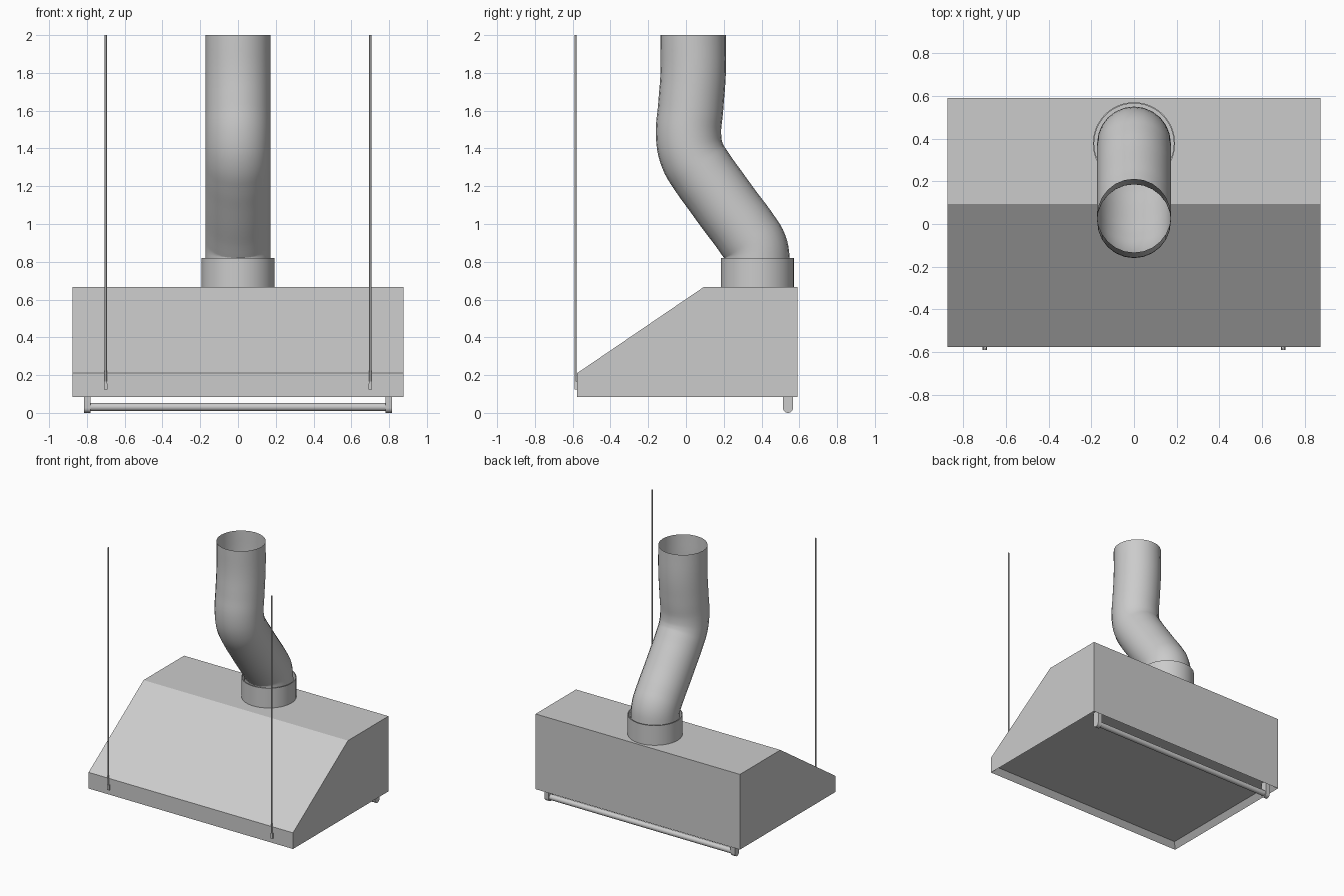
import bpy, bmesh, math
from mathutils import Vector

if "Cube" in bpy.data.objects:
    bpy.data.objects.remove(bpy.data.objects["Cube"])


def finish(name, bm, smooth=False):
    bmesh.ops.recalc_face_normals(bm, faces=bm.faces[:])
    me = bpy.data.meshes.new(name)
    bm.to_mesh(me)
    bm.free()
    ob = bpy.data.objects.new(name, me)
    bpy.context.collection.objects.link(ob)
    if smooth:
        shade(ob)
    return ob


def shade(ob):
    bpy.ops.object.select_all(action='DESELECT')
    ob.select_set(True)
    bpy.context.view_layer.objects.active = ob
    bpy.ops.object.shade_smooth_by_angle(angle=math.radians(35))


def prism(profile, x0, x1):
    """Extrude a (y, z) profile along x."""
    bm = bmesh.new()
    f = bm.faces.new([bm.verts.new((x0, y, z)) for y, z in profile])
    ext = bmesh.ops.extrude_face_region(bm, geom=[f])
    vs = [v for v in ext['geom'] if isinstance(v, bmesh.types.BMVert)]
    bmesh.ops.translate(bm, verts=vs, vec=(x1 - x0, 0, 0))
    return bm


def cylinder(name, a, b, r, n=24, r2=None):
    a, b = Vector(a), Vector(b)
    bm = bmesh.new()
    bmesh.ops.create_cone(bm, cap_ends=True, segments=n, radius1=r,
                          radius2=r if r2 is None else r2, depth=(b - a).length)
    rot = (b - a).to_track_quat('Z', 'Y').to_matrix()
    bmesh.ops.rotate(bm, verts=bm.verts[:], matrix=rot)
    bmesh.ops.translate(bm, verts=bm.verts[:], vec=(a + b) / 2)
    return finish(name, bm, True)


# Hood body with a shallow recess underneath
bm = prism([(-0.577, 0.085), (0.59, 0.085), (0.59, 0.667),
            (0.095, 0.667), (-0.577, 0.21)], -0.875, 0.875)
bm.normal_update()
bottom = [f for f in bm.faces if all(abs(v.co.z - 0.085) < 1e-4 for v in f.verts)]
bmesh.ops.inset_region(bm, faces=bottom, thickness=0.05, depth=0)
bmesh.ops.translate(bm, verts=list(bottom[0].verts), vec=(0, 0, 0.04))
finish("hood_body", bm)

# Duct collar: open ring, spun from a thin wall section
bm = bmesh.new()
cy = 0.378
ring = [bm.verts.new((r, cy, z)) for r, z in
        [(0.193, 0.667), (0.193, 0.82), (0.187, 0.82), (0.187, 0.667)]]
edges = [bm.edges.new((ring[i], ring[i + 1])) for i in range(3)]
bmesh.ops.spin(bm, geom=ring + edges, cent=(0, cy, 0), axis=(0, 0, 1),
               angle=math.tau, steps=48, use_duplicate=False)
bmesh.ops.remove_doubles(bm, verts=bm.verts[:], dist=1e-4)
finish("duct_collar", bm, True)

# Curved exhaust duct, open at the top
path = [(0.376, 0.67), (0.376, 0.81), (0.364, 0.88), (0.325, 0.945), (0.225, 1.08),
        (0.16, 1.17), (0.085, 1.275), (0.035, 1.36), (0.014, 1.46),
        (0.025, 1.62), (0.038, 1.8), (0.038, 2.0)]
cu = bpy.data.curves.new("duct_path", 'CURVE')
cu.dimensions = '3D'
cu.bevel_depth = 0.173
cu.bevel_resolution = 10
cu.resolution_u = 5
sp = cu.splines.new('BEZIER')
sp.bezier_points.add(len(path) - 1)
for p, (y, z) in zip(sp.bezier_points, path):
    p.co = (0, y, z)
    p.handle_left_type = p.handle_right_type = 'AUTO'
duct = bpy.data.objects.new("exhaust_duct", cu)
bpy.context.collection.objects.link(duct)
bpy.context.view_layer.objects.active = duct
duct.select_set(True)
bpy.ops.object.convert(target='MESH')
shade(bpy.context.view_layer.objects.active)

# Rear rail
cylinder("rear_rail", (-0.79, 0.54, 0.031), (0.79, 0.54, 0.031), 0.021)

for side, s in (("left", -1), ("right", 1)):
    # Round-ended rail bracket
    arc = [(0.54 + 0.027 * math.cos(a), 0.027 + 0.027 * math.sin(a))
           for a in (math.pi + math.pi * i / 12 for i in range(13))]
    bm = prism(arc + [(0.567, 0.13), (0.513, 0.13)], s * 0.78, s * 0.815)
    finish(side + "_rail_bracket", bm, True)

    # Hanging rod with its tapered clip on the front lip
    x = s * 0.7
    cylinder(side + "_hanging_rod", (x, -0.586, 0.15), (x, -0.586, 2.0), 0.0055, 12)
    bm = prism([(-0.591, 0.125), (-0.577, 0.125), (-0.577, 0.165), (-0.591, 0.165)],
               x - 0.01, x + 0.01)
    for v in bm.verts:
        if v.co.z > 0.15:
            v.co.x = x + (v.co.x - x) * 0.7
    finish(side + "_rod_clip", bm)
